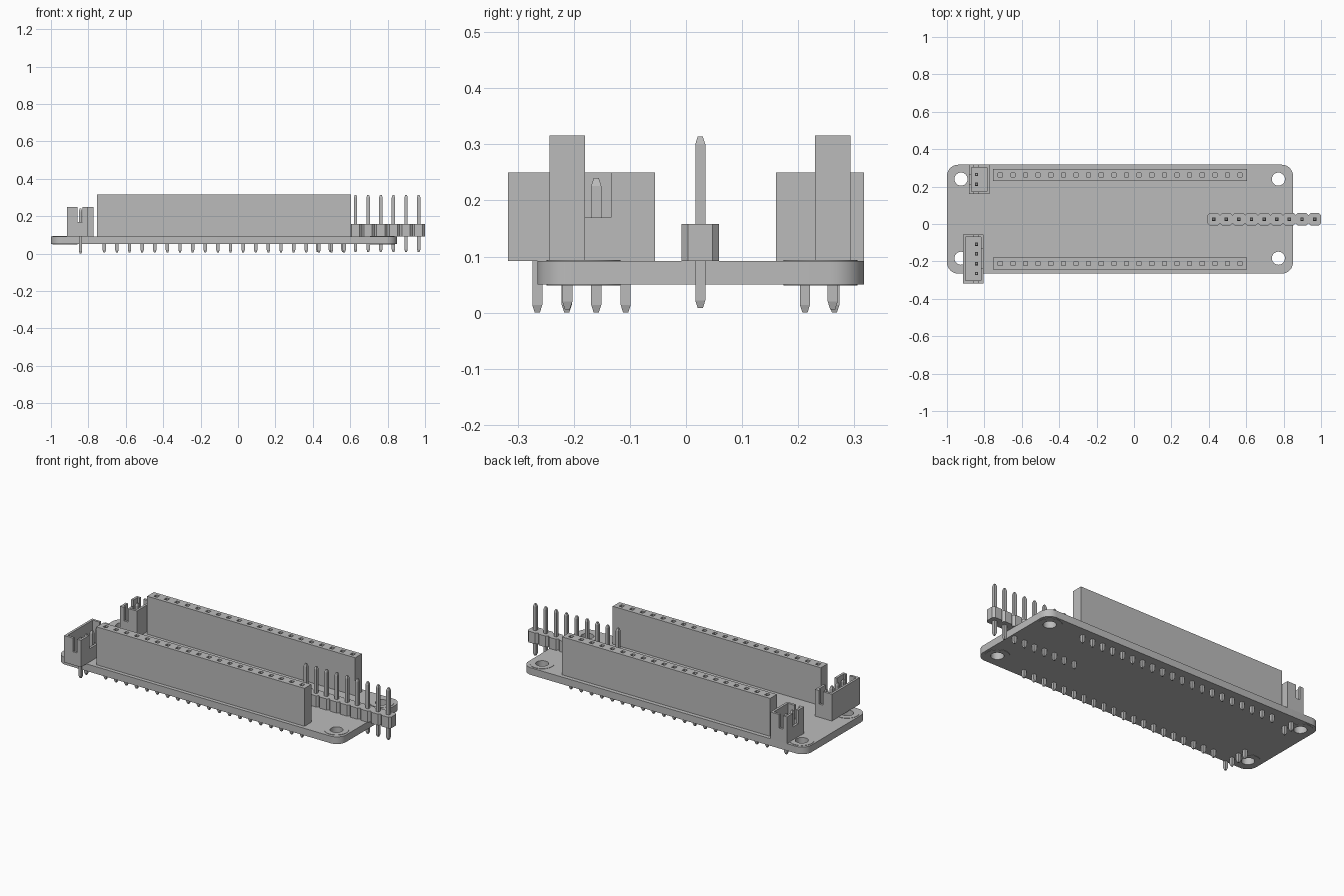
import bpy, bmesh, math
from mathutils import Matrix, Vector

old = bpy.data.objects.get("Cube")
if old:
    bpy.data.objects.remove(old)

grey = bpy.data.materials.new("plain grey")
grey.use_nodes = True
colour = (0.5, 0.5, 0.5, 1)
grey.diffuse_color = colour
grey.node_tree.nodes["Principled BSDF"].inputs["Base Color"].default_value = colour


def finish(name, bm):
    bmesh.ops.recalc_face_normals(bm, faces=bm.faces)
    mesh = bpy.data.meshes.new(name)
    bm.to_mesh(mesh)
    bm.free()
    mesh.materials.append(grey)
    ob = bpy.data.objects.new(name, mesh)
    bpy.context.collection.objects.link(ob)
    return ob


def add_box(bm, x0, x1, y0, y1, z0, z1):
    centre = Vector((x0 + x1, y0 + y1, z0 + z1)) / 2
    size = Matrix.Diagonal((x1 - x0, y1 - y0, z1 - z0, 1))
    bmesh.ops.create_cube(bm, size=1, matrix=Matrix.Translation(centre) @ size)


def add_prism(bm, outline, z0, z1):
    face = bm.faces.new([bm.verts.new((x, y, z0)) for x, y in outline])
    moved = bmesh.ops.extrude_face_region(bm, geom=[face])["geom"]
    verts = [v for v in moved if isinstance(v, bmesh.types.BMVert)]
    bmesh.ops.translate(bm, verts=verts, vec=(0, 0, z1 - z0))


def circle(x, y, r, n=32):
    return [(x + r * math.cos(math.tau * i / n), y + r * math.sin(math.tau * i / n))
            for i in range(n)]


def cut(ob, bm):
    # Carve the cutter mesh out of the part, then discard it
    cutter = finish("cutter", bm)
    cutter.hide_render = True
    mod = ob.modifiers.new("cut", "BOOLEAN")
    mod.operation, mod.solver, mod.object = "DIFFERENCE", "EXACT", cutter
    bpy.context.view_layer.objects.active = ob
    bpy.ops.object.modifier_apply(modifier=mod.name)
    bpy.data.objects.remove(cutter)


def make_pins(name, spots, z0, z1, half=0.009, tip=0.014):
    # Square pins with tapered ends
    bm = bmesh.new()
    for x, y in spots:
        rings = []
        for z, h in ((z0, half / 2), (z0 + tip, half), (z1 - tip, half), (z1, half / 2)):
            rings.append([bm.verts.new((x + a * h, y + b * h, z))
                          for a, b in ((-1, -1), (1, -1), (1, 1), (-1, 1))])
        for low, high in zip(rings, rings[1:]):
            for i in range(4):
                j = (i + 1) % 4
                bm.faces.new((low[i], low[j], high[j], high[i]))
        bm.faces.new(rings[0][::-1])
        bm.faces.new(rings[-1])
    return finish(name, bm)


def smooth(ob):
    bpy.ops.object.select_all(action="DESELECT")
    ob.select_set(True)
    bpy.context.view_layer.objects.active = ob
    bpy.ops.object.shade_smooth_by_angle(angle=math.radians(30))


BOTTOM, TOP, PITCH = 0.05, 0.092, 0.0675
holes = [(x, y) for x in (-0.925, 0.772) for y in (-0.183, 0.24)]

# Circuit board with rounded corners and mounting holes
outline = []
r = 0.06
for k, (cx, cy) in enumerate(((0.85 - r, 0.317 - r), (r - 1, 0.317 - r),
                              (r - 1, r - 0.265), (0.85 - r, r - 0.265))):
    for i in range(9):
        a = math.pi / 2 * (k + i / 8)
        outline.append((cx + r * math.cos(a), cy + r * math.sin(a)))
bm = bmesh.new()
add_prism(bm, outline, BOTTOM, TOP)
board = finish("circuit_board", bm)
bm = bmesh.new()
for x, y in holes:
    add_prism(bm, circle(x, y, 0.035), 0, 0.2)
cut(board, bm)
smooth(board)

# Thin plated rings round the mounting holes, on both sides
bm = bmesh.new()
for x, y in holes:
    for z in (BOTTOM - 0.002, TOP):
        rings = [[bm.verts.new((px, py, h)) for px, py in circle(x, y, rad)]
                 for rad, h in ((0.035, z), (0.066, z), (0.066, z + 0.002), (0.035, z + 0.002))]
        for k in range(4):
            a, b = rings[k], rings[(k + 1) % 4]
            for i in range(len(a)):
                j = (i + 1) % len(a)
                bm.faces.new((a[i], a[j], b[j], b[i]))
smooth(finish("mounting_rings", bm))

# Two long socket strips with a row of square openings
for side, y in (("front", -0.2115), ("back", 0.2615)):
    xs = [-0.715 + PITCH * i for i in range(20)]
    bm = bmesh.new()
    add_box(bm, -0.755, 0.605, y - 0.0315, y + 0.0315, TOP, 0.316)
    strip = finish(side + "_socket_strip", bm)
    bm = bmesh.new()
    for x in xs:
        add_box(bm, x - 0.011, x + 0.011, y - 0.011, y + 0.011, 0.2, 0.4)
    cut(strip, bm)
    make_pins(side + "_socket_pins", [(x, y) for x in xs], 0.006, TOP + 0.02)

# Overhanging pin header made of chamfered segments
xs = [0.426 + PITCH * i for i in range(9)]
hx, hy, c = PITCH / 2, 0.0335, 0.012
outline = []
for x in xs:
    outline += [(x - hx, -hy + c), (x - hx + c, -hy), (x + hx - c, -hy)]
outline += [(xs[-1] + hx, -hy + c)]
for x in reversed(xs):
    outline += [(x + hx, hy - c), (x + hx - c, hy), (x - hx + c, hy)]
outline += [(xs[0] - hx, hy - c)]
bm = bmesh.new()
add_prism(bm, [(x, y + 0.0255) for x, y in outline], TOP, 0.158)
finish("header_body", bm)
make_pins("header_pins", [(x, 0.0255) for x in xs], 0.008, 0.314)


# Open-topped cable connectors with notched ends and a slot in one long wall
def connector(name, x0, x1, y0, y1, slot_side, slot_half, pin_ys):
    wall, high, notch_z = 0.014, 0.25, 0.17
    pin_x, mid = -0.842, (y0 + y1) / 2
    bm = bmesh.new()
    add_box(bm, x0, x1, y0, y1, TOP, high)
    body = finish(name + "_body", bm)
    bm = bmesh.new()
    add_box(bm, x0 + wall, x1 - wall, y0 + wall, y1 - wall, 0.12, 0.4)
    cut(body, bm)
    bm = bmesh.new()
    add_box(bm, pin_x - 0.015, pin_x + 0.011, y0 - 0.1, y1 + 0.1, notch_z, 0.4)
    cut(body, bm)
    edge = x1 if slot_side > 0 else x0
    bm = bmesh.new()
    add_box(bm, edge - wall * 1.5, edge + wall * 1.5, mid - slot_half, mid + slot_half,
            notch_z, 0.4)
    cut(body, bm)
    make_pins(name + "_pins", [(pin_x, y) for y in pin_ys], 0, 0.24)


connector("four_way_connector", -0.915, -0.805, -0.317, -0.055, 1, 0.052,
          [-0.265 + 0.0525 * i for i in range(4)])
connector("two_way_connector", -0.883, -0.773, 0.16, 0.317, -1, 0.026, [0.212, 0.2645])
